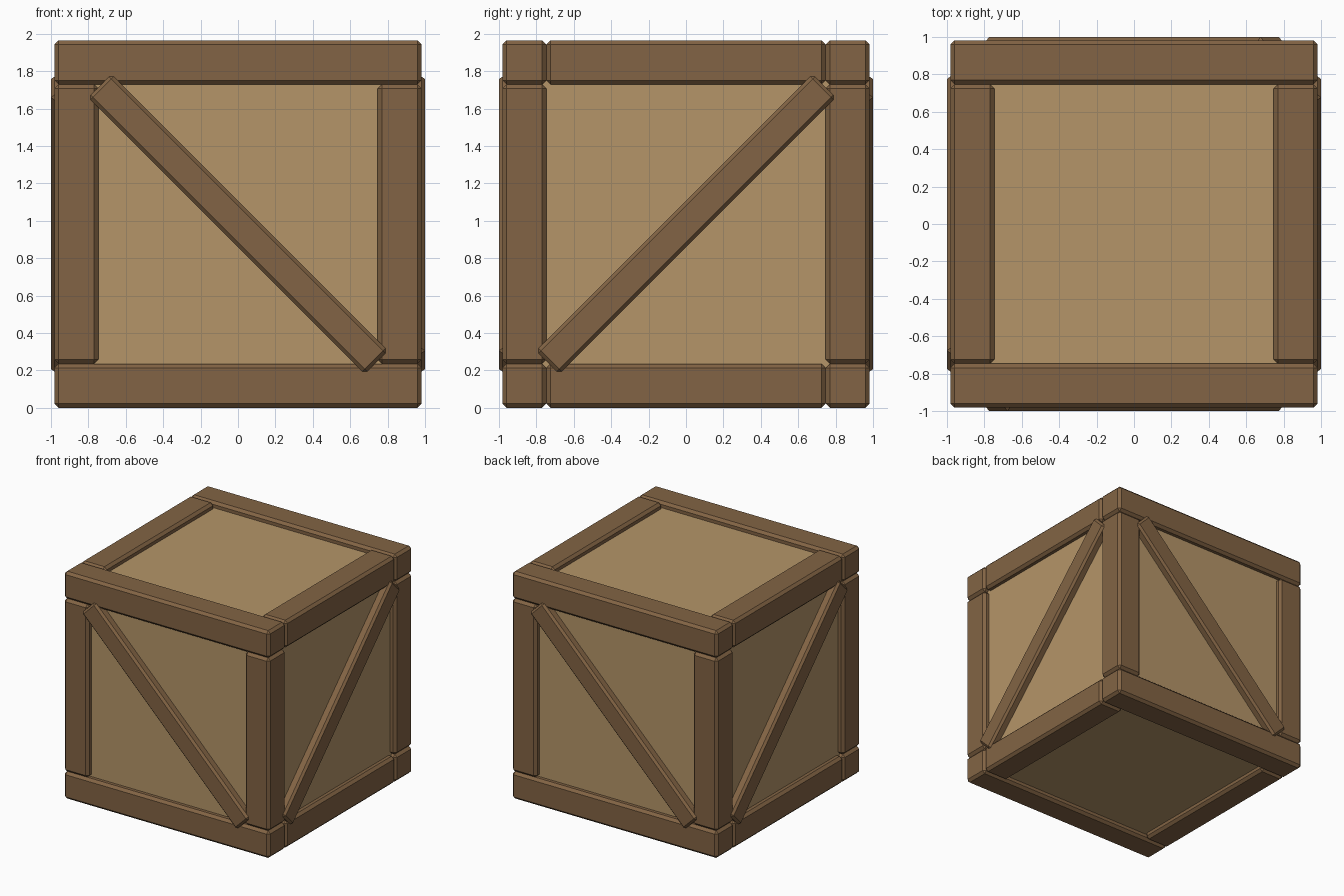
import bpy
from math import pi
from mathutils import Matrix, Vector

if "Cube" in bpy.data.objects:
    bpy.data.objects.remove(bpy.data.objects["Cube"])

OUT, INN = 0.982, 0.747            # outer and inner half-extent of the frame
MID, W = (OUT + INN) / 2, OUT - INN
CENTRE = Vector((0, 0, OUT))


def material(name, rgb):
    m = bpy.data.materials.new(name)
    m.diffuse_color = (*rgb, 1)
    m.use_nodes = True
    m.node_tree.nodes["Principled BSDF"].inputs["Base Color"].default_value = m.diffuse_color
    return m


PANEL = material("light_wood", (0.46, 0.30, 0.14))
FRAME = material("dark_wood", (0.225, 0.127, 0.058))


def box(name, size, loc, mat, chamfer=0.0, rot=Matrix()):
    """Box around the crate centre, then turned about that centre by rot."""
    bpy.ops.mesh.primitive_cube_add(size=1)
    ob = bpy.context.object
    ob.name = name
    ob.data.transform(Matrix.Diagonal((*size, 1)))
    ob.matrix_world = Matrix.Translation(CENTRE) @ rot @ Matrix.Translation(loc)
    ob.data.materials.append(mat)
    if chamfer:
        b = ob.modifiers.new("chamfer", "BEVEL")
        b.width, b.segments = chamfer, 1
    return ob


# recessed panels on all six sides
box("panels", (1.864, 1.864, 1.864), (0, 0, 0), PANEL)

# frame beams
for s, a in ((-1, "a"), (1, "b")):
    for t, level in ((-1, "bottom"), (1, "top")):
        box(f"long_beam_{level}_{a}", (2 * OUT, W, W), (0, s * MID, t * MID), FRAME, 0.022)
        box(f"side_beam_{level}_{a}", (W, 2 * INN, W), (s * MID, 0, t * MID), FRAME, 0.022)
    for t, side in ((-1, "left"), (1, "right")):
        box(f"corner_post_{side}_{a}", (W, W, 2 * INN), (t * MID, s * MID, 0), FRAME, 0.022)

# diagonal braces: front falls left to right, right side rises, repeated half a turn on
for turn, angle, face in ((0, 1, "front"), (pi / 2, -1, "right"),
                          (pi, 1, "back"), (3 * pi / 2, -1, "left")):
    rot = Matrix.Rotation(turn, 4, "Z") @ Matrix.Rotation(angle * pi / 4, 4, "Y")
    box(f"brace_{face}", (2.09, 0.175, 0.175), (0, -0.9125, 0), FRAME, 0.018, rot)
